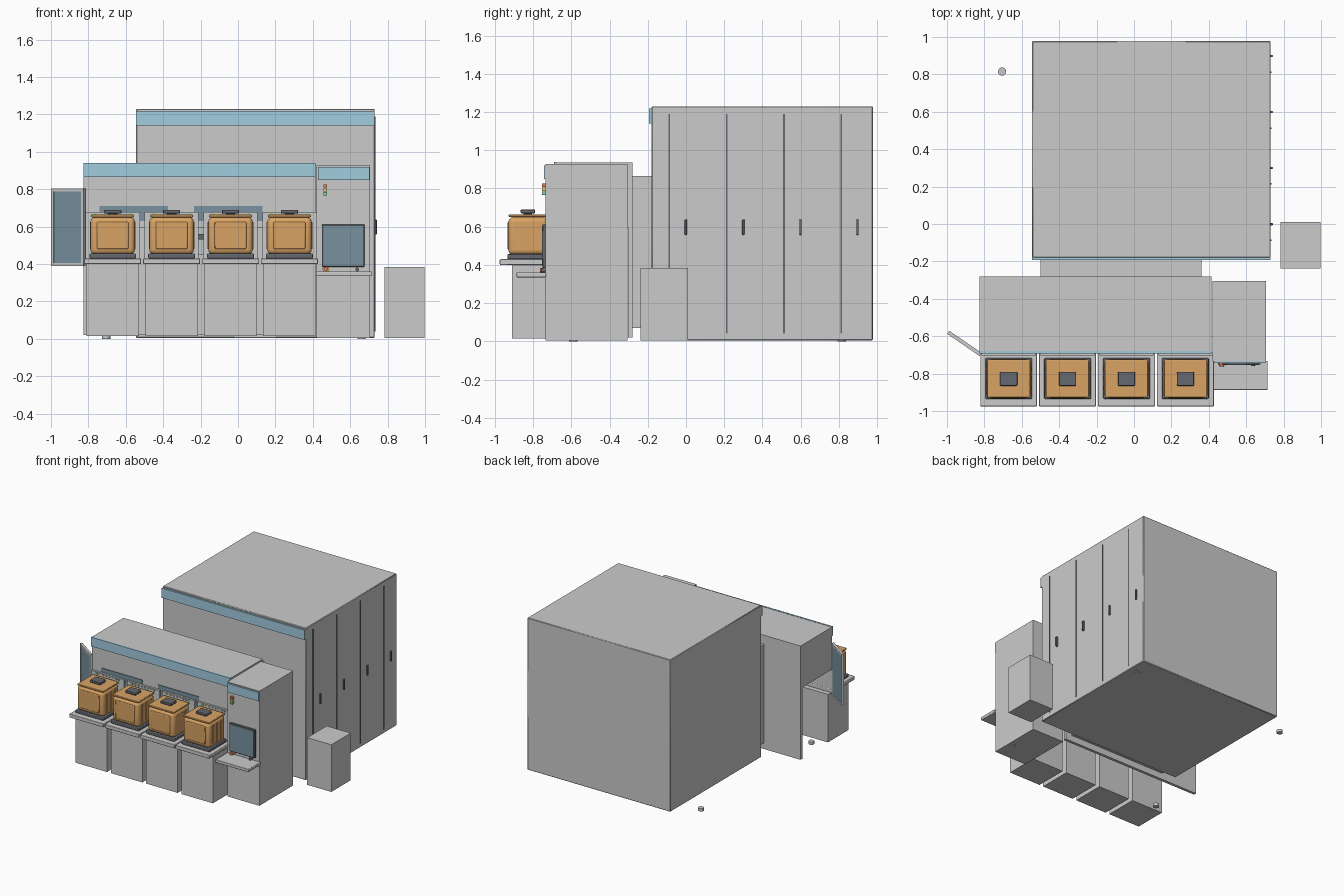
import bpy
from math import pi, atan2, hypot

if "Cube" in bpy.data.objects:
    bpy.data.objects.remove(bpy.data.objects["Cube"])


def material(name, rgb):
    m = bpy.data.materials.new(name)
    m.diffuse_color = (*rgb, 1)
    m.use_nodes = True
    m.node_tree.nodes["Principled BSDF"].inputs["Base Color"].default_value = m.diffuse_color
    return m


BLUE = material("blue_trim", (0.36, 0.61, 0.74))
GLASS = material("dark_glass", (0.19, 0.29, 0.35))
DARK = material("dark_plastic", (0.13, 0.14, 0.16))
ORANGE = material("orange_shell", (0.69, 0.37, 0.13))
STEEL = material("steel", (0.55, 0.58, 0.61))
RED = material("red_lamp", (0.8, 0.2, 0.12))
AMBER = material("amber_lamp", (0.9, 0.65, 0.15))
GREEN = material("green_lamp", (0.25, 0.65, 0.3))


def finish(o, name, mat):
    o.name = name
    if mat:
        o.data.materials.append(mat)
    return o


def box(name, x, y, z, mat=None, bevel=0, segments=2):
    """Box from (min, max) pairs."""
    r = (x, y, z)
    bpy.ops.mesh.primitive_cube_add(size=1, location=[(a + b) / 2 for a, b in r])
    o = bpy.context.object
    o.scale = [b - a for a, b in r]
    bpy.ops.object.transform_apply(location=False, rotation=False, scale=True)
    if bevel:
        m = o.modifiers.new("bevel", 'BEVEL')
        m.width, m.segments = bevel, segments
        bpy.ops.object.shade_smooth_by_angle()
    return finish(o, name, mat)


def cyl(name, loc, r, depth, mat=None, rot=(0, 0, 0), sides=24):
    bpy.ops.mesh.primitive_cylinder_add(vertices=sides, radius=r, depth=depth,
                                        location=loc, rotation=rot)
    bpy.ops.object.shade_smooth_by_angle()
    return finish(bpy.context.object, name, mat)


# Main processing cabinet with trim, door seams and handles
box("main_cabinet", (-0.545, 0.73), (-0.18, 0.978), (0.005, 1.23), None, 0.004, 1)
box("main_trim", (-0.545, 0.73), (-0.193, -0.178), (1.14, 1.218), BLUE)
for y in (-0.087, 0.214, 0.513, 0.812):
    box("door_seam", (0.728, 0.734), (y - 0.004, y + 0.004), (0.04, 1.19), DARK)
    box("door_handle", (0.728, 0.742), (y + 0.08, y + 0.092), (0.557, 0.638), DARK, 0.003)

# Connecting tunnel and front handling module
box("connecting_tunnel", (-0.5, 0.36), (-0.29, -0.17), (0.07, 0.865))
box("module_upper_housing", (-0.825, 0.415), (-0.68, -0.28), (0.595, 0.937))
box("module_back_panel", (-0.825, 0.415), (-0.303, -0.28), (0.02, 0.6))
box("module_trim", (-0.825, 0.415), (-0.692, -0.678), (0.865, 0.939), BLUE)
for x in (-0.74, -0.235):
    box("module_window", (x, x + 0.365), (-0.685, -0.678), (0.63, 0.71), GLASS)
box("robot_arm_block", (-0.225, -0.175), (-0.52, -0.46), (0.45, 0.6), STEEL)
box("robot_gripper", (-0.225, -0.175), (-0.535, -0.515), (0.53, 0.56), DARK)

# Four load ports, each carrying a wafer container
for i in range(4):
    c = -0.67 + 0.315 * i

    def span(h):
        return c - h, c + h
    box("port_pedestal", span(0.14), (-0.912, -0.65), (0.015, 0.402))
    box("port_platform", span(0.152), (-0.975, -0.688), (0.4, 0.43), None, 0.004)
    box("port_back_plate", span(0.145), (-0.702, -0.686), (0.43, 0.678))
    for k in range(8):
        x = c - 0.098 + 0.028 * k
        box("port_indicator", (x - 0.007, x + 0.007), (-0.707, -0.7), (0.66, 0.67),
            (GREEN, AMBER, STEEL)[k] if k < 2 else (GREEN if k == 7 else STEEL))
    box("container_base", span(0.125), (-0.935, -0.717), (0.43, 0.456), DARK, 0.005)
    box("container_shell", span(0.119), (-0.929, -0.723), (0.452, 0.65), ORANGE, 0.025, 4)
    box("container_front_bulge", span(0.085), (-0.934, -0.92), (0.48, 0.625), ORANGE, 0.006)
    for s in (-1, 1):
        for y in (-0.875, -0.825, -0.775):
            xs = sorted((c + s * 0.112, c + s * 0.122))
            box("container_side_rib", xs, (y - 0.01, y + 0.01), (0.48, 0.625), ORANGE)
    box("container_lid", span(0.115), (-0.928, -0.725), (0.65, 0.664), ORANGE, 0.004)
    box("container_grip_neck", span(0.025), (-0.85, -0.805), (0.66, 0.675), DARK)
    box("container_grip", span(0.046), (-0.865, -0.79), (0.67, 0.69), DARK, 0.004)

# Operator cabinet with shelf, screen, lamps and buttons
box("operator_cabinet", (0.42, 0.705), (-0.735, -0.305), (0.005, 0.928))
box("operator_trim", (0.428, 0.703), (-0.744, -0.733), (0.85, 0.92), BLUE)
box("operator_shelf", (0.42, 0.715), (-0.888, -0.733), (0.335, 0.36), None, 0.004)
box("screen_bezel", (0.448, 0.677), (-0.752, -0.733), (0.385, 0.612), DARK, 0.004)
box("screen_glass", (0.456, 0.669), (-0.755, -0.75), (0.393, 0.604), GLASS)
for z, mat in ((0.817, RED), (0.796, AMBER), (0.776, GREEN)):
    box("signal_lamp", (0.456, 0.477), (-0.755, -0.734), (z - 0.009, z + 0.009), mat)
cyl("stop_button_collar", (0.47, -0.741, 0.373), 0.018, 0.016, AMBER, (pi / 2, 0, 0))
cyl("stop_button", (0.47, -0.754, 0.373), 0.012, 0.018, RED, (pi / 2, 0, 0))
cyl("key_switch", (0.637, -0.745, 0.371), 0.01, 0.026, DARK, (pi / 2, 0, 0))

# Hinged side window, swung open on the left
(x0, y0), (x1, y1) = (-0.993, -0.579), (-0.82, -0.698)
L = hypot(x1 - x0, y1 - y0) / 2
parts = [box("window_glass", (-L + 0.01, L - 0.01), (-0.007, 0.007), (0.4, 0.79), GLASS)]
for s in (-1, 1):
    xs = sorted((s * L, s * (L - 0.016)))
    parts.append(box("window_frame_side", xs, (-0.01, 0.01), (0.39, 0.803)))
for z in (0.39, 0.787):
    parts.append(box("window_frame_rail", (-L, L), (-0.01, 0.01), (z, z + 0.016)))
for o in parts:
    o.rotation_euler.z = atan2(y1 - y0, x1 - x0)
    o.location.x, o.location.y = 0, 0
for o, s in zip(parts, (0, -1, 1, 0, 0)):
    k = s * (L - 0.008) / (2 * L)
    o.location.x = (x0 + x1) / 2 + k * (x1 - x0)
    o.location.y = (y0 + y1) / 2 + k * (y1 - y0)

# Separate utility unit and levelling feet
box("utility_unit", (0.783, 0.998), (-0.237, 0.01), (0.005, 0.385))
for x in (-0.705, 0.66):
    for y in (-0.59, 0.815):
        cyl("levelling_foot", (x, y, 0.011), 0.022, 0.022, STEEL)
